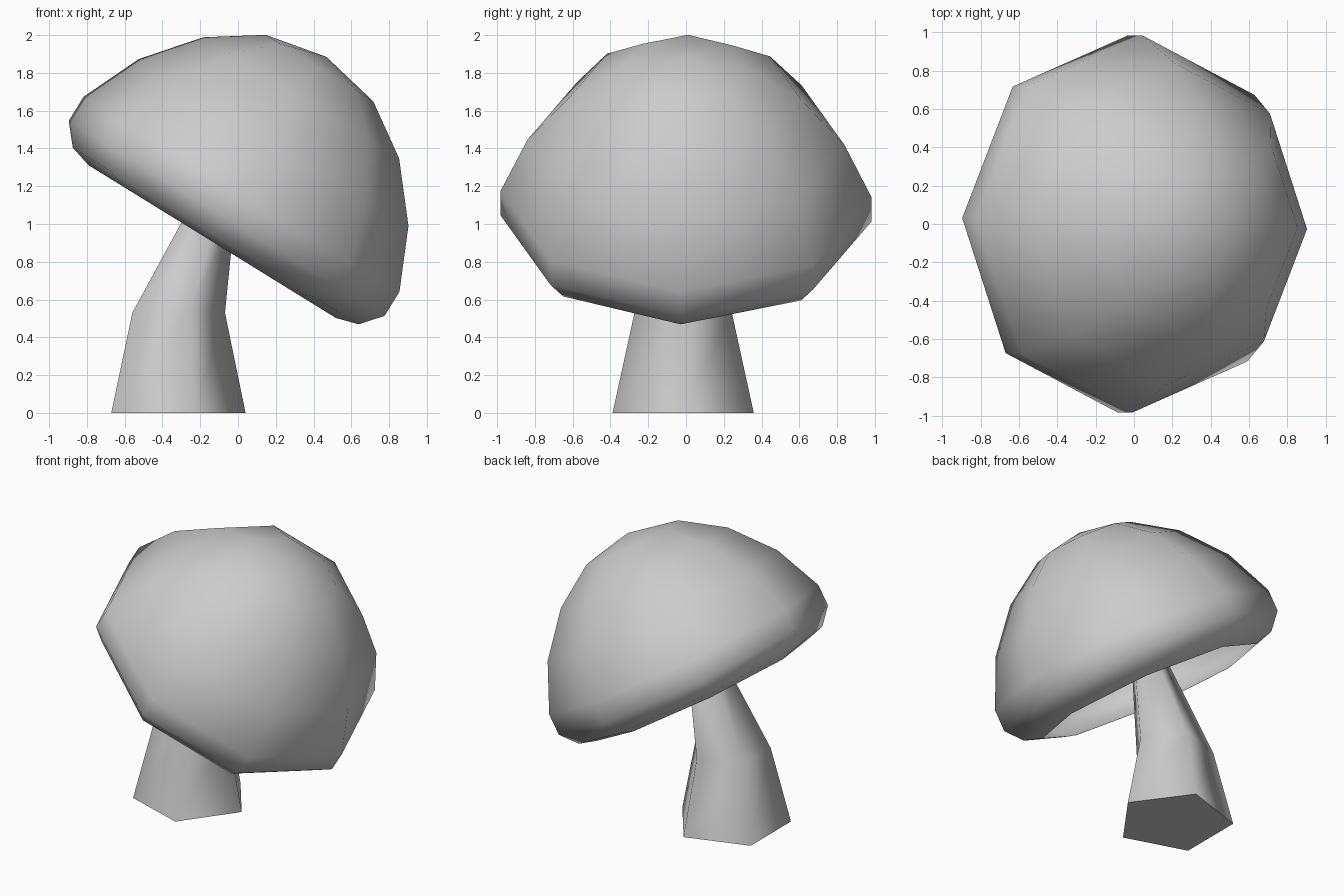
import bpy, bmesh
from math import radians, cos, sin, pi
from mathutils import Matrix

if "Cube" in bpy.data.objects:
    bpy.data.objects.remove(bpy.data.objects["Cube"])


def loft(name, rings, sides, close_start, apex=None, close_end=False, angle=None):
    """Skin rings given as (matrix, radius) with quads; optional end faces or a tip point."""
    bm = bmesh.new()
    loops = []
    for mat, r in rings:
        mat = mat @ Matrix.Scale(r, 4)
        loops.append([bm.verts.new((mat @ Matrix.Rotation(2 * pi * i / sides, 4, 'Z')
                                    @ Matrix.Translation((1, 0, 0))).translation)
                      for i in range(sides)])
    for a, b in zip(loops, loops[1:]):
        for i in range(sides):
            j = (i + 1) % sides
            bm.faces.new((a[i], a[j], b[j], b[i]))
    if close_start:
        bm.faces.new(loops[0][::-1])
    if close_end:
        bm.faces.new(loops[-1])
    if apex is not None:
        tip = bm.verts.new(apex)
        for i in range(sides):
            bm.faces.new((loops[-1][i], loops[-1][(i + 1) % sides], tip))
    mesh = bpy.data.meshes.new(name)
    bm.to_mesh(mesh)
    bm.free()
    obj = bpy.data.objects.new(name, mesh)
    bpy.context.collection.objects.link(obj)
    bpy.ops.object.select_all(action='DESELECT')
    obj.select_set(True)
    bpy.context.view_layer.objects.active = obj
    if angle:
        bpy.ops.object.shade_smooth_by_angle(angle=angle)
    else:
        bpy.ops.object.shade_smooth()
    return obj


# Cap: eight-sided open dome with a tucked-in lip, tilted towards +x
tilt = (Matrix.Translation((-0.504, 0.0, 0.311)) @ Matrix.Rotation(radians(31.7), 4, 'Y')
        @ Matrix.Rotation(radians(-1.8), 4, 'Z'))
profile = [(0.77, 0.70), (0.89, 0.735), (0.983, 0.845), (0.983, 0.995),
           (0.84, 1.317), (0.61, 1.595), (0.335, 1.78)]
loft("mushroom_cap", [(tilt @ Matrix.Translation((0, 0, h)), r) for r, h in profile],
     8, False, apex=tilt @ Matrix.Translation((0, 0, 1.85)).translation)

# Stem: five-sided, tapering and bending up into the hollow cap
stem_rings = [((-0.353, -0.015, 0.0), 0.393, 0),
              ((-0.34, -0.015, 0.53), 0.271, 0),
              ((-0.124, -0.01, 1.12), 0.124, 29)]
loft("mushroom_stem",
     [(Matrix.Translation(c) @ Matrix.Rotation(radians(t), 4, 'Y'), r) for c, r, t in stem_rings],
     5, True, close_end=True, angle=radians(75))
